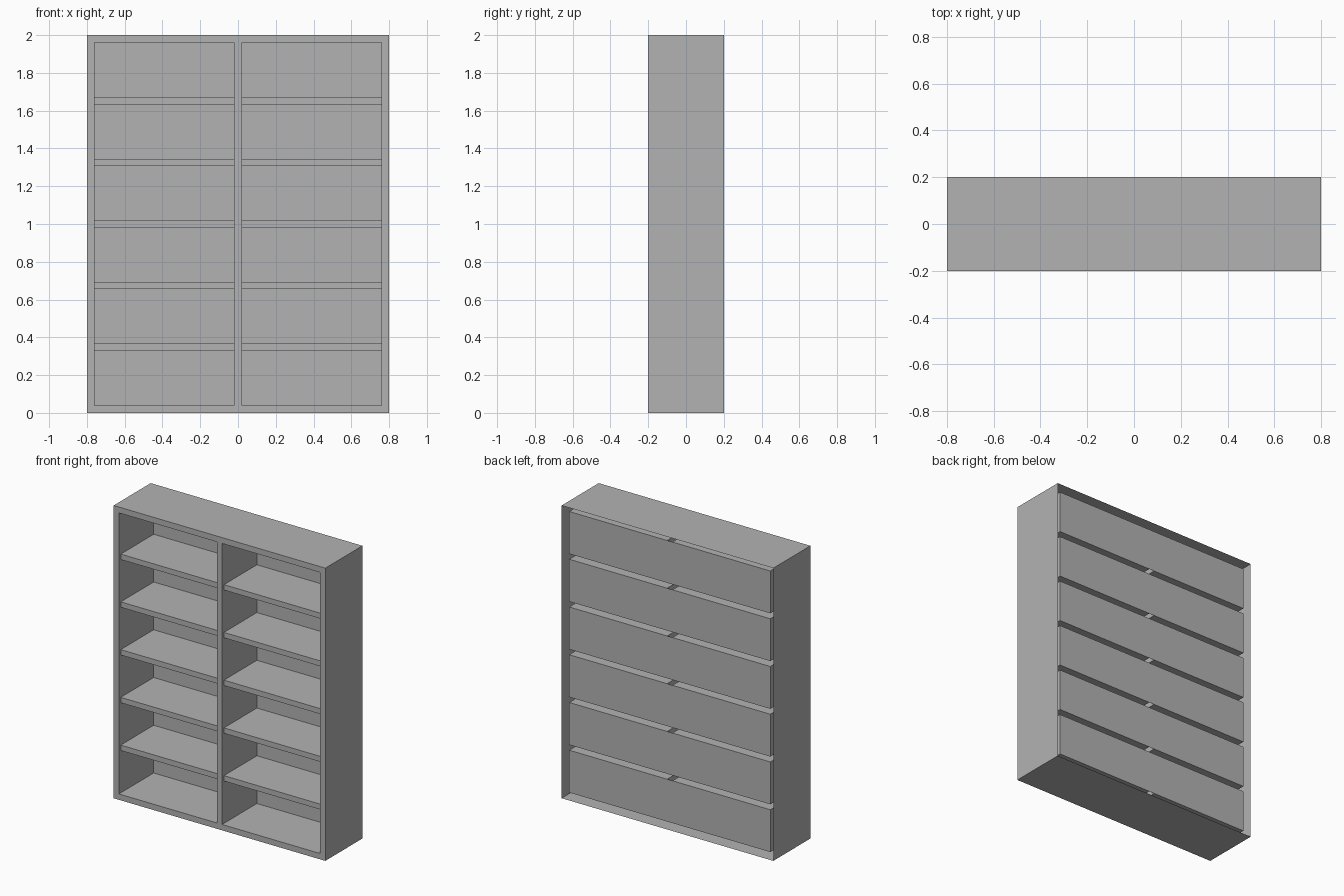
import bpy, bmesh
from mathutils import Vector

cube = bpy.data.objects.get("Cube")
if cube:
    bpy.data.objects.remove(cube, do_unlink=True)

grey = bpy.data.materials.new("plain_grey")
grey.use_nodes = True
tone = (0.45, 0.45, 0.45, 1)
grey.diffuse_color = tone
grey.node_tree.nodes["Principled BSDF"].inputs["Base Color"].default_value = tone

AXES = {"left": (1, 0, 0), "right": (-1, 0, 0), "front": (0, -1, 0),
        "back": (0, 1, 0), "top": (0, 0, 1), "bottom": (0, 0, -1)}
SIDES = ("left", "right", "top", "bottom")


def panel_box(name, xs, ys, zs, keep, inward=False):
    """Box spanning the given ranges, keeping only the listed sides."""
    bm = bmesh.new()
    bmesh.ops.create_cube(bm, size=1)
    bm.normal_update()
    wanted = [Vector(AXES[k]) for k in keep]
    drop = [f for f in bm.faces if not any(f.normal.dot(w) > 0.9 for w in wanted)]
    bmesh.ops.delete(bm, geom=drop, context="FACES")
    for v in bm.verts:
        v.co = [(lo + hi) / 2 + c * (hi - lo)
                for c, (lo, hi) in zip(v.co, (xs, ys, zs))]
    if inward:
        bmesh.ops.reverse_faces(bm, faces=bm.faces[:])
    mesh = bpy.data.meshes.new(name)
    bm.to_mesh(mesh)
    bm.free()
    mesh.materials.append(grey)
    obj = bpy.data.objects.new(name, mesh)
    bpy.context.collection.objects.link(obj)
    return obj


W, D, H = 0.8, 0.2, 2.0      # half width, half depth, height
T = 0.04                     # frame thickness
SHELF = 0.037                # shelf thickness
ROWS = 6
EDGE_Y, BACK_Y = -0.18, 0.175
front = (-D, D)
inner_x = W - T
inner_z = (T, H - T)
columns = {"right": (-inner_x, -T / 2), "left": (T / 2, inner_x)}

# Outer case, open at the back
panel_box("case", (-W, W), front, (0, H), SIDES)

# Front frame and divider faces
panel_box("frame_top", (-W, W), front, (H - T, H), ["front"])
panel_box("frame_bottom", (-W, W), front, (0, T), ["front"])
panel_box("frame_right", (-W, -inner_x), front, inner_z, ["front"])
panel_box("frame_left", (inner_x, W), front, inner_z, ["front"])
panel_box("divider_front", (-T / 2, T / 2), front, inner_z, ["front"])

# Shallow rim around each column, ahead of the shelf edges
for side, xs in columns.items():
    panel_box(f"{side}_rim", xs, (-D, EDGE_Y), inner_z, SIDES, True)

# Compartments, their shared back panels and the shelf edges between them
cell = (H - 2 * T - (ROWS - 1) * SHELF) / ROWS
for row in range(ROWS):
    z = T + row * (cell + SHELF)
    panel_box(f"back_panel_{row + 1}", (-inner_x, inner_x), (EDGE_Y, BACK_Y),
              (z, z + cell), ["back"], True)
    for side, xs in columns.items():
        panel_box(f"{side}_compartment_{row + 1}", xs, (EDGE_Y, BACK_Y),
                  (z, z + cell), SIDES, True)
        if row:
            panel_box(f"{side}_shelf_edge_{row}", xs, (EDGE_Y, BACK_Y),
                      (z - SHELF, z), ["front"])
